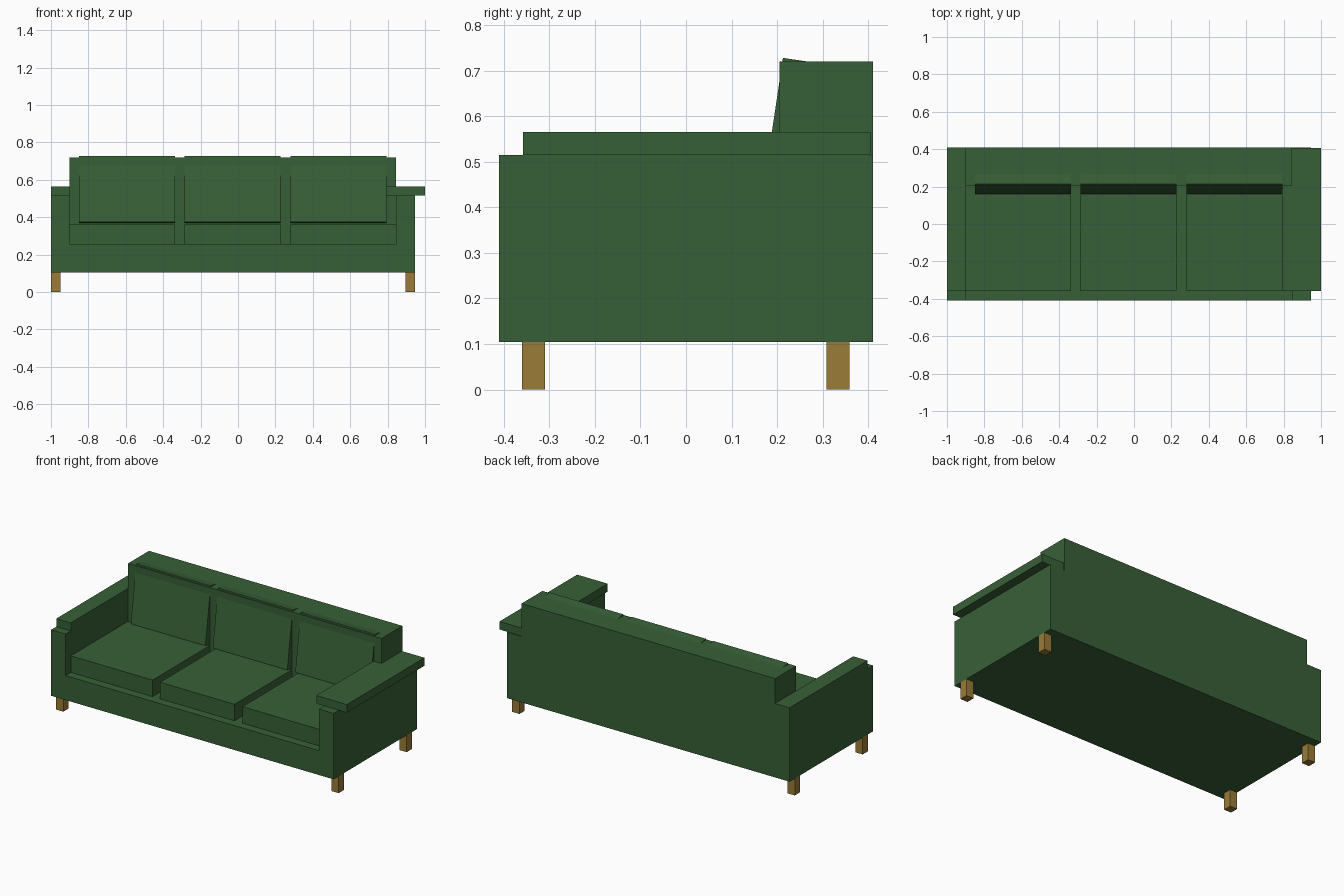
import bpy
import math
from mathutils import Matrix, Vector

if "Cube" in bpy.data.objects:
    bpy.data.objects.remove(bpy.data.objects["Cube"])


def material(name, rgb):
    m = bpy.data.materials.new(name)
    m.diffuse_color = (*rgb, 1)
    m.use_nodes = True
    m.node_tree.nodes["Principled BSDF"].inputs["Base Color"].default_value = m.diffuse_color
    return m


green = material("green fabric", (0.039, 0.117, 0.038))
wood = material("oak wood", (0.32, 0.20, 0.038))


def box(name, x, y, z, mat):
    """Box from (min, max) ranges on each axis."""
    bpy.ops.mesh.primitive_cube_add(size=1)
    ob = bpy.context.object
    ob.name = name
    lo, hi = Vector((x[0], y[0], z[0])), Vector((x[1], y[1], z[1]))
    ob.data.transform(Matrix.Translation((lo + hi) / 2) @ Matrix.Diagonal((*(hi - lo), 1)))
    ob.data.materials.append(mat)
    return ob


# Frame: base, two arms and the back
box("base", (-1, 0.945), (-0.41, 0.41), (0.105, 0.257), green)
box("left_arm", (-1, -0.9), (-0.41, 0.41), (0.105, 0.515), green)
box("right_arm", (0.845, 0.945), (-0.41, 0.41), (0.105, 0.515), green)
box("back", (-0.9, 0.845), (0.205, 0.41), (0.105, 0.72), green)

# Arm pads: the left one is flush, the right one overhangs both sides
box("left_arm_pad", (-1, -0.9), (-0.358, 0.41), (0.515, 0.565), green)
box("right_arm_pad", (0.79, 1.0), (-0.358, 0.405), (0.515, 0.565), green)

# Seat cushions
for x in ((-0.9, -0.337), (-0.286, 0.227), (0.282, 0.845)):
    box("seat_cushion", x, (-0.358, 0.205), (0.257, 0.36), green)

# Back cushions leaning backwards, pivoting on the lower front edge
for x in ((-0.85, -0.337), (-0.286, 0.227), (0.282, 0.793)):
    cushion = box("back_cushion", x, (0, 0.1), (0, 0.357), green)
    cushion.data.transform(Matrix.Translation((0, 0.16, 0.375)) @ Matrix.Rotation(math.radians(-8.5), 4, 'X'))

# Legs
for x in ((-1, -0.95), (0.895, 0.945)):
    for y in ((-0.36, -0.309), (0.308, 0.359)):
        box("leg", x, y, (0, 0.105), wood)
